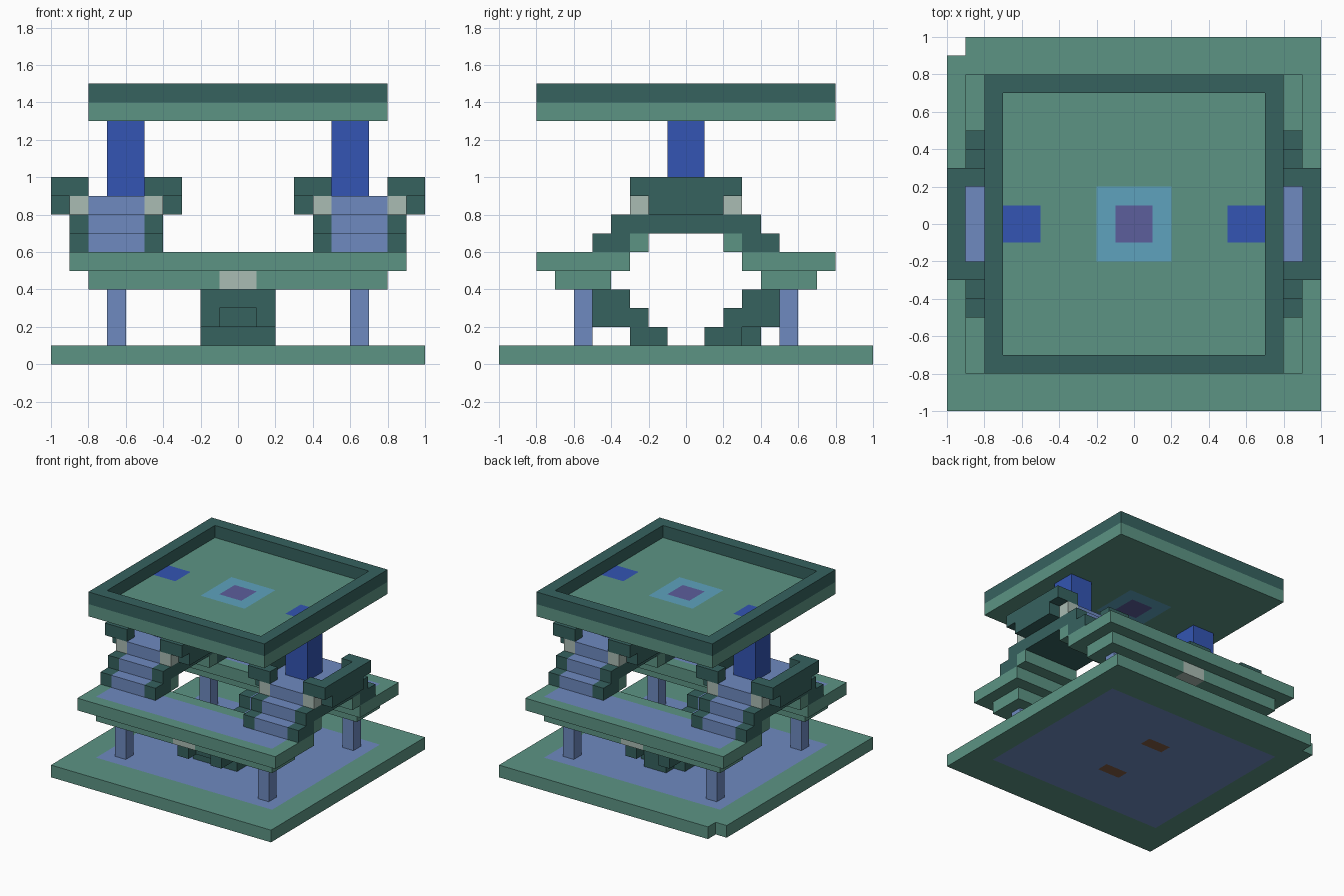
import bpy
import bmesh
from itertools import product
from mathutils import Vector

cube = bpy.data.objects.get("Cube")
if cube:
    bpy.data.objects.remove(cube, do_unlink=True)

UNIT = 0.1  # edge of one block


def linear(c):
    c /= 255
    return c / 12.92 if c <= 0.04045 else ((c + 0.055) / 1.055) ** 2.4


def material(name, rgb):
    mat = bpy.data.materials.new(name)
    colour = [linear(c) for c in rgb] + [1.0]
    mat.diffuse_color = colour
    mat.use_nodes = True
    mat.node_tree.nodes["Principled BSDF"].inputs["Base Color"].default_value = colour
    return mat


GREEN = material("sage_green", (92, 148, 132))
DARK = material("dark_green", (54, 98, 95))
BLUE = material("deep_blue", (51, 85, 179))
PALE = material("pale_blue", (110, 138, 192))
GREY = material("pale_grey", (170, 188, 180))
CYAN = material("sky_blue", (94, 162, 190))
PURPLE = material("purple", (92, 94, 156))
BROWN = material("brown", (132, 94, 68))


def fill(cells, mat, xs, ys, zs, mirror=""):
    """Fill a box of blocks; None clears it. Mirror copies it across x and/or y."""
    for x, y, z in product(range(*xs), range(*ys), range(*zs)):
        for u in {x, -1 - x} if "x" in mirror else {x}:
            for v in {y, -1 - y} if "y" in mirror else {y}:
                if mat is None:
                    cells.pop((u, v, z), None)
                else:
                    cells[u, v, z] = mat


def build(name, cells):
    """Skin the outside of a set of blocks and merge its flat areas."""
    bm = bmesh.new()
    mats = list(dict.fromkeys(cells.values()))
    for cell, mat in cells.items():
        centre = Vector(cell) + Vector((0.5, 0.5, 0.5))
        for axis, sign in product(range(3), (-1, 1)):
            n = Vector((0, 0, 0))
            n[axis] = sign
            if tuple(c + int(d) for c, d in zip(cell, n)) in cells:
                continue
            a = Vector((0, 0, 0))
            a[(axis + 1) % 3] = 0.5
            b = n.cross(a)
            mid = centre + n * 0.5
            corners = (mid - a - b, mid + a - b, mid + a + b, mid - a + b)
            face = bm.faces.new([bm.verts.new(p * UNIT) for p in corners])
            face.material_index = mats.index(mat)
    bmesh.ops.remove_doubles(bm, verts=bm.verts, dist=UNIT / 100)
    bmesh.ops.dissolve_limit(bm, angle_limit=0.01, verts=bm.verts,
                             edges=bm.edges, delimit={"MATERIAL"})
    mesh = bpy.data.meshes.new(name)
    bm.to_mesh(mesh)
    bm.free()
    for mat in mats:
        mesh.materials.append(mat)
    bpy.context.collection.objects.link(bpy.data.objects.new(name, mesh))


# Base slab with a pale floor and one chipped corner
base = {}
fill(base, GREEN, (-10, 10), (-10, 10), (0, 1))
fill(base, PALE, (-8, 8), (-7, 7), (0, 1))
fill(base, BROWN, (-1, 1), (2, 3), (0, 1), "y")
fill(base, None, (-10, -9), (9, 10), (0, 1))
build("base", base)

# Four slim posts under the walkways
posts = {}
fill(posts, PALE, (6, 7), (5, 6), (1, 4), "xy")
build("walkway_posts", posts)

# Front and rear walkways
walkways = {}
fill(walkways, GREEN, (-8, 8), (4, 7), (4, 5), "y")
fill(walkways, GREY, (-1, 1), (6, 7), (4, 5), "y")
fill(walkways, GREEN, (-9, 9), (3, 8), (5, 6), "y")
fill(walkways, PALE, (-8, 8), (4, 7), (5, 6), "y")
build("walkways", walkways)

# Lower stairs rising outward from the base to each walkway
lower = {}
fill(lower, DARK, (-2, 2), (1, 3), (1, 2), "y")
fill(lower, DARK, (-1, 1), (3, 4), (1, 2))
fill(lower, DARK, (-2, 2), (2, 4), (2, 3), "y")
fill(lower, DARK, (1, 2), (4, 5), (2, 3), "xy")
fill(lower, DARK, (-2, 2), (3, 5), (3, 4), "y")
for step in (1, 2, 3):
    fill(lower, PALE, (-1, 1), (step, step + 1), (step, step + 1), "y")
build("lower_stairs", lower)

# Arched side bridges with steps, platforms, lamps and railings
bridges = {}
fill(bridges, GREEN, (4, 9), (2, 3), (6, 7), "xy")
fill(bridges, DARK, (4, 9), (3, 5), (6, 7), "xy")
fill(bridges, PALE, (5, 8), (3, 5), (6, 7), "xy")
fill(bridges, DARK, (4, 9), (0, 4), (7, 8), "xy")
fill(bridges, PALE, (5, 8), (3, 4), (7, 8), "xy")
fill(bridges, PALE, (4, 9), (0, 2), (8, 9), "xy")
fill(bridges, PALE, (5, 8), (2, 3), (8, 9), "xy")
for rail, lamp in ((9, 8), (3, 4)):
    fill(bridges, GREY, (lamp, lamp + 1), (2, 3), (8, 9), "xy")
    fill(bridges, DARK, (rail, rail + 1), (0, 2), (8, 9), "xy")
    fill(bridges, DARK, (rail, rail + 1), (0, 3), (9, 10), "xy")
    fill(bridges, DARK, (lamp, lamp + 1), (2, 3), (9, 10), "xy")
build("side_bridges", bridges)

# Two columns holding the roof
columns = {}
fill(columns, BLUE, (5, 7), (-1, 1), (9, 13), "x")
build("roof_columns", columns)

# Roof tray with a raised rim, column ends and a centre panel
roof = {}
fill(roof, GREEN, (-8, 8), (-8, 8), (13, 14))
fill(roof, BLUE, (5, 7), (-1, 1), (13, 14), "x")
fill(roof, CYAN, (-2, 2), (-2, 2), (13, 14))
fill(roof, PURPLE, (-1, 1), (-1, 1), (13, 14))
fill(roof, DARK, (-8, 8), (-8, 8), (14, 15))
fill(roof, None, (-7, 7), (-7, 7), (14, 15))
build("roof", roof)
